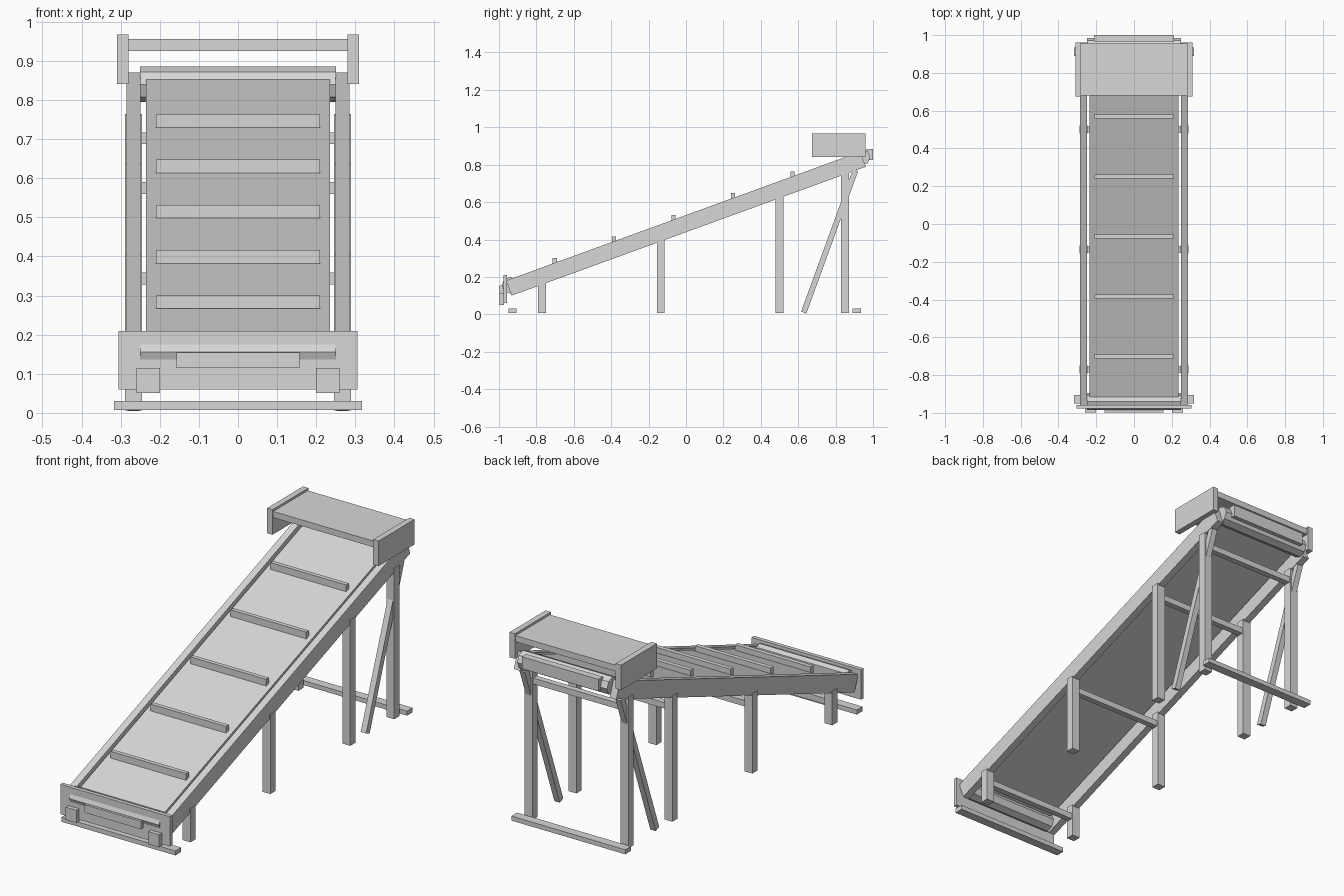
import bpy
from math import radians, tan, pi
from mathutils import Vector

old = bpy.data.objects.get("Cube")
if old:
    bpy.data.objects.remove(old, do_unlink=True)

grey = bpy.data.materials.new("light_grey")
grey.use_nodes = True
colour = (0.68, 0.68, 0.68, 1)
grey.diffuse_color = colour
grey.node_tree.nodes["Principled BSDF"].inputs["Base Color"].default_value = colour

TILT = radians(20)


def slope_z(y):
    """Height of the conveyor centre line."""
    return 0.485 + tan(TILT) * y


def finish(name):
    ob = bpy.context.object
    ob.name = name
    ob.data.name = name
    ob.data.materials.append(grey)
    return ob


def block(name, centre, size, tilt=0):
    bpy.ops.mesh.primitive_cube_add(size=1, location=centre, rotation=(tilt, 0, 0))
    ob = finish(name)
    ob.scale = size
    return ob


def span(name, x, y, z, tilt=0):
    """Box given by its limits on each axis."""
    lims = (x, y, z)
    return block(name, [(a + b) / 2 for a, b in lims], [b - a for a, b in lims], tilt)


def roller(name, y):
    bpy.ops.mesh.primitive_cylinder_add(vertices=8, radius=0.045, depth=0.5,
                                        location=(0, y, slope_z(y) + 0.013),
                                        rotation=(0, pi / 2, 0))
    return finish(name)


# Inclined belt and the rollers at both ends
up = Vector((0, -0.342, 0.94))
block("belt", Vector((0, 0, slope_z(0))) + up * 0.026, (0.47, 1.97, 0.022), TILT)
roller("tail_roller", -0.94)
roller("head_roller", 0.94)

# Cleats across the belt
for i in range(5):
    y = -0.702 + 0.318 * i
    block(f"cleat_{i + 1}", (0, y, slope_z(y) + 0.054), (0.42, 0.022, 0.034))

LEGS = (-0.77, -0.135, 0.5, 0.85)

# Side rails, legs, braces and hood sides
for side, s in (("left", 1), ("right", -1)):
    block(f"{side}_rail", (s * 0.267, 0, slope_z(0)), (0.036, 2.015, 0.086), TILT)
    for i, y in enumerate(LEGS):
        top = slope_z(y) - 0.03
        block(f"{side}_leg_{i + 1}", (s * 0.267, y, top / 2 + 0.003), (0.044, 0.042, top - 0.006))
    block(f"{side}_brace", (s * 0.267, 0.768, 0.39), (0.03, 0.03, 0.81), -TILT)
    block(f"{side}_hood_side", (s * 0.295, 0.817, 0.904), (0.03, 0.286, 0.126))
    block(f"{side}_bumper", (s * 0.23, -0.985, 0.083), (0.06, 0.026, 0.064))

# Crossbars between the legs
for i, y in enumerate(LEGS):
    block(f"crossbar_{i + 1}", (0, y, slope_z(y) - 0.092), (0.5, 0.03, 0.03))

# Floor bars
span("front_floor_bar", (-0.317, 0.317), (-0.95, -0.905), (0.008, 0.031))
span("back_floor_bar", (-0.317, 0.317), (0.89, 0.935), (0.008, 0.031))

# End plates
span("front_plate", (-0.305, 0.305), (-0.977, -0.957), (0.06, 0.21))
span("front_centre_plate", (-0.157, 0.157), (-0.997, -0.975), (0.115, 0.155))
span("back_plate", (-0.213, 0.213), (0.965, 1.0), (0.825, 0.885))

# Hood over the top end
span("hood_top", (-0.285, 0.285), (0.68, 0.955), (0.925, 0.956))
